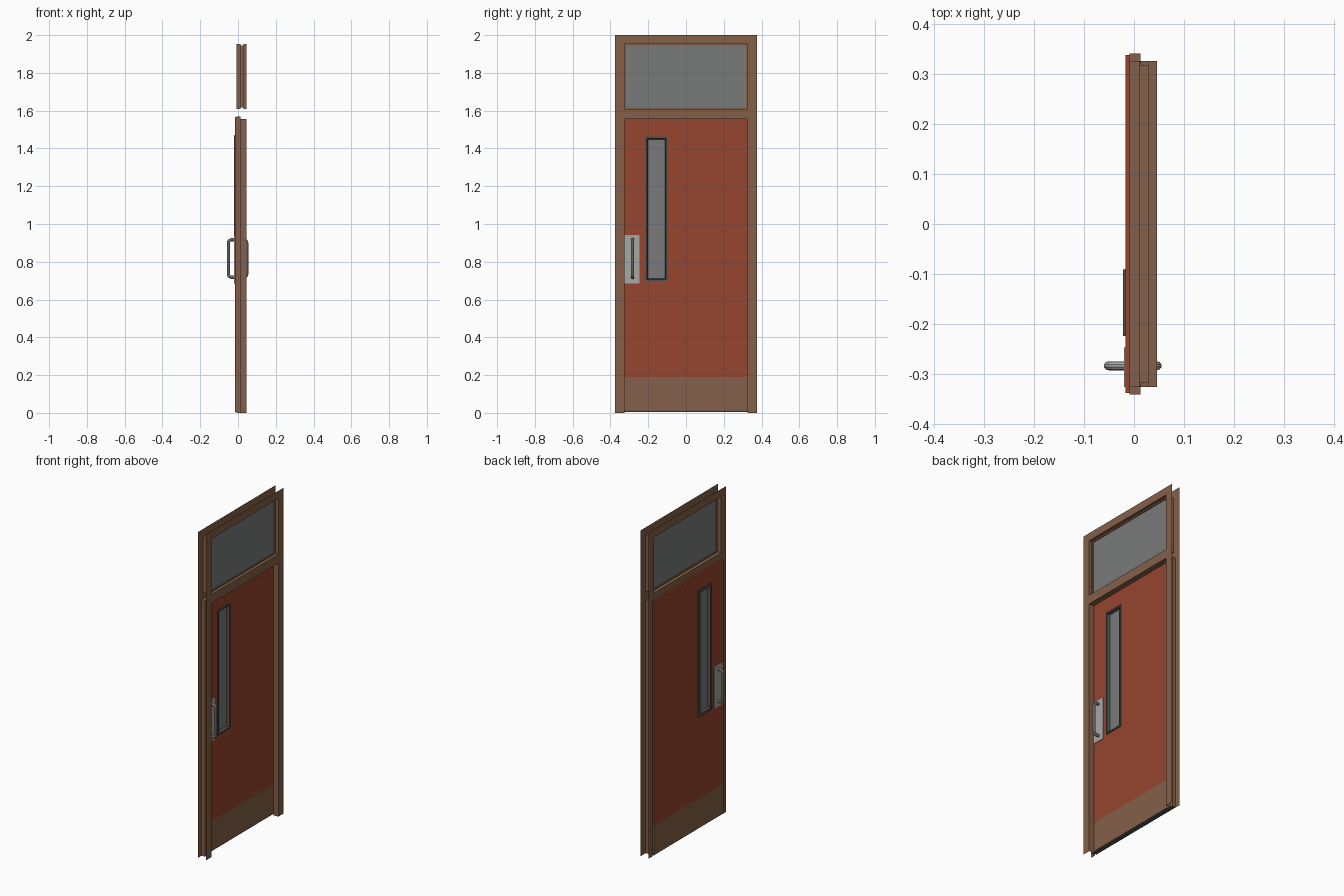
import bpy, bmesh, math

if "Cube" in bpy.data.objects:
    bpy.data.objects.remove(bpy.data.objects["Cube"])


def material(name, rgb):
    m = bpy.data.materials.new(name)
    m.diffuse_color = (*rgb, 1)
    m.use_nodes = True
    m.node_tree.nodes["Principled BSDF"].inputs["Base Color"].default_value = m.diffuse_color
    return m


BROWN = material("brown_frame", (0.231, 0.117, 0.065))
RED = material("red_door", (0.305, 0.061, 0.028))
GLASS = material("grey_glass", (0.19, 0.198, 0.198))
TRIM = material("dark_trim", (0.08, 0.078, 0.075))
STEEL = material("brushed_steel", (0.39, 0.39, 0.38))


def finish(bm, name, *mats):
    bmesh.ops.recalc_face_normals(bm, faces=bm.faces)
    me = bpy.data.meshes.new(name)
    bm.to_mesh(me)
    bm.free()
    ob = bpy.data.objects.new(name, me)
    bpy.context.collection.objects.link(ob)
    for m in mats:
        me.materials.append(m)
    return ob


def cells(ys, zs, x, skip):
    """Flat yz plate at x made of grid cells, leaving out the skipped ones."""
    bm = bmesh.new()
    v = [[bm.verts.new((x, y, z)) for z in zs] for y in ys]
    for i in range(len(ys) - 1):
        for j in range(len(zs) - 1):
            if (i, j) not in skip:
                bm.faces.new((v[i][j], v[i + 1][j], v[i + 1][j + 1], v[i][j + 1]))
    loose = [w for w in bm.verts if not w.link_faces]
    bmesh.ops.delete(bm, geom=loose, context='VERTS')
    return bm


def loft(name, rings, closed, mat):
    """Skin successive rings of points; closed joins last point to first."""
    bm = bmesh.new()
    vs = [[bm.verts.new(p) for p in r] for r in rings]
    n = len(rings[0])
    for a, b in zip(vs, vs[1:]):
        for k in range(n if closed else n - 1):
            q = (k + 1) % n
            bm.faces.new((a[k], a[q], b[q], b[k]))
    return finish(bm, name, mat)


def rect(x, cy, cz, hy, hz):
    return [(x, cy - hy, cz - hz), (x, cy + hy, cz - hz),
            (x, cy + hy, cz + hz), (x, cy - hy, cz + hz)]


def arch(x, h, top):
    return [(x, -h, 0), (x, -h, top), (x, h, top), (x, h, 0)]


def box(name, x0, x1, y0, y1, z0, z1, mat):
    bm = bmesh.new()
    bmesh.ops.create_cube(bm, size=1)
    for v in bm.verts:
        v.co = ((x0 + x1) / 2 + v.co.x * (x1 - x0),
                (y0 + y1) / 2 + v.co.y * (y1 - y0),
                (z0 + z1) / 2 + v.co.z * (z1 - z0))
    return finish(bm, name, mat)


XF, XB = 0.046, -0.009      # frame faces
DF, DB = 0.012, -0.017      # door faces
T0, T1 = 1.61, 1.953        # transom opening

# pressed frame faces: open sheets on each side of the wall
finish(cells([-.375, -.325, .325, .375], [0, 1.555, T0, T1, 2], XF,
             {(1, 0), (1, 2)}), "frame_face_front", BROWN)
finish(cells([-.375, -.34, -.325, .325, .34, .375], [0, 1.57, T0, T1, 2], XB,
             {(1, 0), (2, 0), (3, 0), (2, 2)}), "frame_face_back", BROWN)

# rebated door jamb
loft("door_jamb", [arch(XB, .34, 1.57), arch(.013, .34, 1.57),
                   arch(.013, .325, 1.555), arch(XF, .325, 1.555)], False, BROWN)

# transom reveal with glazing bead, and its glass
tz, th = (T0 + T1) / 2, (T1 - T0) / 2
loft("transom_reveal", [rect(x, 0, tz, .325 - d, th - d) for x, d in
                        ((XB, 0), (.012, 0), (.012, .008), (.028, .008), (.028, 0), (XF, 0))],
     True, BROWN)
box("transom_glass", .017, .023, -.317, .317, T0 + .008, T1 - .008, GLASS)

# door leaf with window opening, brown kick panel at the bottom
bm = cells([-.337, -.209, -.105, .337], [.012, .19, .707, 1.453, 1.567], DB, {(1, 2)})
ext = bmesh.ops.extrude_face_region(bm, geom=bm.faces[:], use_keep_orig=True)
for v in [g for g in ext["geom"] if isinstance(g, bmesh.types.BMVert)]:
    v.co.x = DF
for f in bm.faces:
    f.material_index = 1 if f.calc_center_median().z < .19 - 1e-4 else 0
finish(bm, "door_leaf", RED, BROWN)
box("bottom_seal", DB + .002, DF - .002, -.335, .335, .006, .012, TRIM)

# door window: glass and a raised trim on both sides
WY, WZ = -.157, 1.08
box("door_glass", -.005, 0, WY - .05, WY + .05, WZ - .371, WZ + .371, GLASS)
for side, face, s, w in (("front", DF, 1, .06), ("back", DB, -1, .067)):
    loft("window_trim_" + side,
         [rect(x, WY, WZ, h, h + .323) for x, h in
          ((face, w), (face + s * .005, w - .001),
           (face + s * .005, .05), (-.0025 + s * .0025, .045))], True, TRIM)

# pull handles: plate and rounded tube on both sides
for side, face, s in (("front", DF, 1), ("back", DB, -1)):
    x0, x1 = sorted((face, face + s * .003))
    box("handle_plate_" + side, x0, x1, -.325, -.246, .685, .943, STEEL)
    r, tip, lo, hi = .018, .034, .718, .917
    path = [(0, lo)]
    for cz, a0 in ((lo + r, -90), (hi - r, 0)):
        for k in range(6):
            a = math.radians(a0 + 18 * k)
            path.append((tip - r + r * math.cos(a), cz + r * math.sin(a)))
    path.append((0, hi))
    cu = bpy.data.curves.new("pull_handle_" + side, 'CURVE')
    cu.dimensions = '3D'
    cu.bevel_depth = .009
    cu.bevel_resolution = 3
    sp = cu.splines.new('POLY')
    sp.points.add(len(path) - 1)
    for p, (d, z) in zip(sp.points, path):
        p.co = (face + s * d, -.283, z, 1)
    cu.materials.append(STEEL)
    ob = bpy.data.objects.new("pull_handle_" + side, cu)
    bpy.context.collection.objects.link(ob)
    bpy.ops.object.select_all(action='DESELECT')
    ob.select_set(True)
    bpy.context.view_layer.objects.active = ob
    bpy.ops.object.convert(target='MESH')
    bpy.ops.object.shade_smooth_by_angle()
